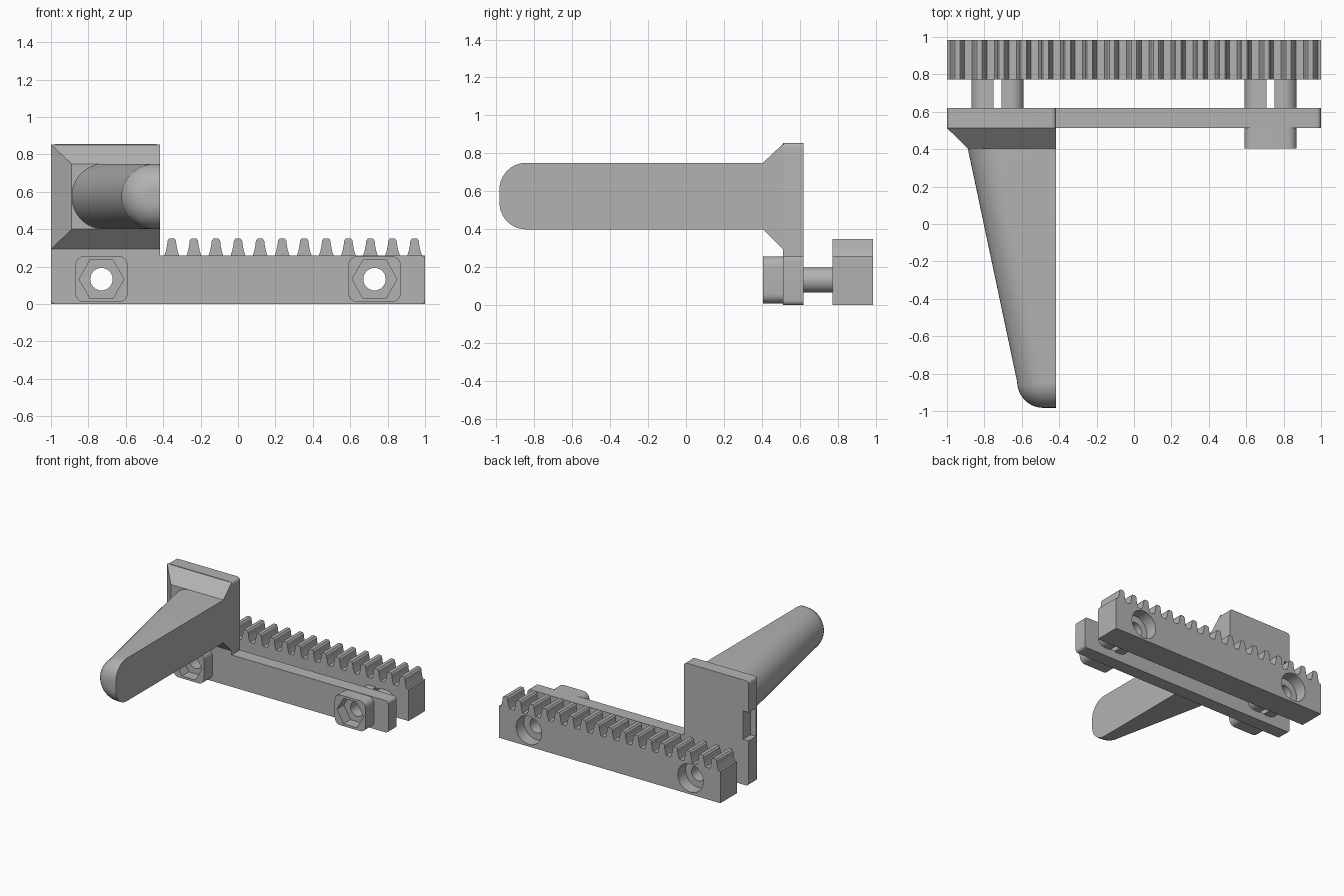
import bpy, bmesh
from math import sin, cos, pi, radians
from mathutils import Vector

cube = bpy.data.objects.get("Cube")
if cube:
    bpy.data.objects.remove(cube, do_unlink=True)

grey = bpy.data.materials.new("plain grey")
grey.use_nodes = True
grey.diffuse_color = (0.45, 0.45, 0.45, 1)
grey.node_tree.nodes["Principled BSDF"].inputs["Base Color"].default_value = (0.45, 0.45, 0.45, 1)


def loft(name, rings):
    """Closed solid through matching rings of 3D points."""
    bm = bmesh.new()
    loops = [[bm.verts.new(p) for p in ring] for ring in rings]
    for a, b in zip(loops, loops[1:]):
        for i in range(len(a)):
            j = (i + 1) % len(a)
            bm.faces.new((a[i], a[j], b[j], b[i]))
    bm.faces.new(loops[0][::-1])
    bm.faces.new(loops[-1])
    bmesh.ops.recalc_face_normals(bm, faces=bm.faces)
    mesh = bpy.data.meshes.new(name)
    bm.to_mesh(mesh)
    bm.free()
    mesh.materials.append(grey)
    obj = bpy.data.objects.new(name, mesh)
    bpy.context.collection.objects.link(obj)
    return obj


def prism(name, profile, y0, y1):
    return loft(name, [[(x, y, z) for x, z in profile] for y in (y0, y1)])


def rounded(points, radius, steps=6):
    """Round every convex or concave corner except those given radius 0."""
    out = []
    for i, p in enumerate(points):
        r = radius[i] if isinstance(radius, list) else radius
        p = Vector(p)
        a = p + (Vector(points[i - 1]) - p).normalized() * r
        b = p + (Vector(points[(i + 1) % len(points)]) - p).normalized() * r
        if r == 0:
            out.append(p)
            continue
        centre = a + b - p
        for k in range(steps + 1):
            t = k / steps * pi / 2
            out.append(centre + (a - centre) * cos(t) + (b - centre) * sin(t))
    return out


def box(x0, x1, z0, z1):
    return [(x0, z0), (x1, z0), (x1, z1), (x0, z1)]


def circle(cx, cz, r, n=40):
    return [(cx + r * cos(2 * pi * i / n), cz + r * sin(2 * pi * i / n)) for i in range(n)]


def activate(obj):
    bpy.ops.object.select_all(action='DESELECT')
    obj.select_set(True)
    bpy.context.view_layer.objects.active = obj


def cut(obj, profile, y0, y1):
    tool = prism("cutter", profile, y0, y1)
    tool.hide_render = True
    mod = obj.modifiers.new("cut", 'BOOLEAN')
    mod.operation = 'DIFFERENCE'
    mod.solver = 'EXACT'
    mod.object = tool
    activate(obj)
    bpy.ops.object.modifier_apply(modifier=mod.name)
    bpy.data.objects.remove(tool, do_unlink=True)


def smooth(obj):
    activate(obj)
    bpy.ops.object.shade_smooth_by_angle(angle=radians(30))


LEFT, INNER = -1.0, -0.416
HOLE_X, HOLE_Z = 0.73, 0.133
PLATE_FRONT, PLATE_BACK = 0.512, 0.62
RACK_FRONT, RACK_BACK = 0.772, 0.985

# L-shaped clamp plate
outline = [(LEFT, 0), (1, 0), (1, 0.26), (INNER, 0.26), (INNER, 0.855), (LEFT, 0.855)]
plate = prism("clamp_plate", rounded(outline, [0.025, 0.025, 0.025, 0, 0.025, 0.025]),
              PLATE_FRONT, PLATE_BACK)
cut(plate, box(-1.1, -0.95, 0.37, 0.6), 0.525, 0.7)

# Flared base that carries the handle
flare = loft("handle_flare", [
    [(x, PLATE_FRONT + 0.001, z) for x, z in box(LEFT, INNER, 0.293, 0.852)],
    [(x, 0.405, z) for x, z in box(-0.89, INNER, 0.4, 0.75)]])

# Tapered handle with a half-round side, a flat side and a filleted tip
def handle_ring(y, left, inset):
    r = 0.175 - inset
    cx, cz = left + 0.175, 0.575
    arc = [(cx + r * cos(pi / 2 + pi * i / 24), y, cz + r * sin(pi / 2 + pi * i / 24))
           for i in range(25)]
    return arc + [(INNER, y, cz - r), (INNER, y, cz + r)]


tip = [handle_ring(-0.843 - 0.14 * sin(t), -0.625, 0.14 * (1 - cos(t)))
       for t in [pi / 2 * k / 10 for k in range(11)]]
handle = loft("handle", [handle_ring(0.41, -0.89, 0)] + tip)

# Toothed rack
pitch = 0.118
profile = [(-1, 0), (1, 0), (1, 0.26)]
half_tooth = [(0.039, 0.26), (0.031, 0.285), (0.025, 0.315), (0.022, 0.34), (0.014, 0.35)]
for i in range(8, -9, -1):
    profile += [(i * pitch + x, z) for x, z in half_tooth]
    profile += [(i * pitch - x, z) for x, z in reversed(half_tooth)]
profile.append((-1, 0.26))
rack = prism("toothed_rack", profile, RACK_FRONT, RACK_BACK)

# Bolt stations: nut boss, guide post and holes on both ends
for side, label in ((-1, "right"), (1, "left")):
    cx = side * HOLE_X
    hole = circle(cx, HOLE_Z, 0.06)
    boss = prism(label + "_nut_boss",
                 rounded(box(cx - 0.14, cx + 0.14, 0.01, 0.257), 0.05), 0.405, PLATE_FRONT + 0.001)
    cut(boss, circle(cx, HOLE_Z, 0.12, 6), 0.3, 0.495)
    cut(boss, hole, 0.3, 0.7)
    cut(plate, hole, 0.3, 0.7)
    post = prism(label + "_guide_post",
                 rounded(box(cx - 0.14, cx + 0.14, HOLE_Z - 0.067, HOLE_Z + 0.067), 0.0669, 10),
                 PLATE_BACK - 0.001, RACK_FRONT + 0.001)
    cut(post, circle(cx, HOLE_Z, 0.0705), 0.5, 0.9)
    cut(rack, hole, 0.7, 1.1)
    cut(rack, circle(cx, HOLE_Z, 0.115), 0.885, 1.1)
    smooth(boss)
    smooth(post)

for part in (plate, handle, rack):
    smooth(part)
